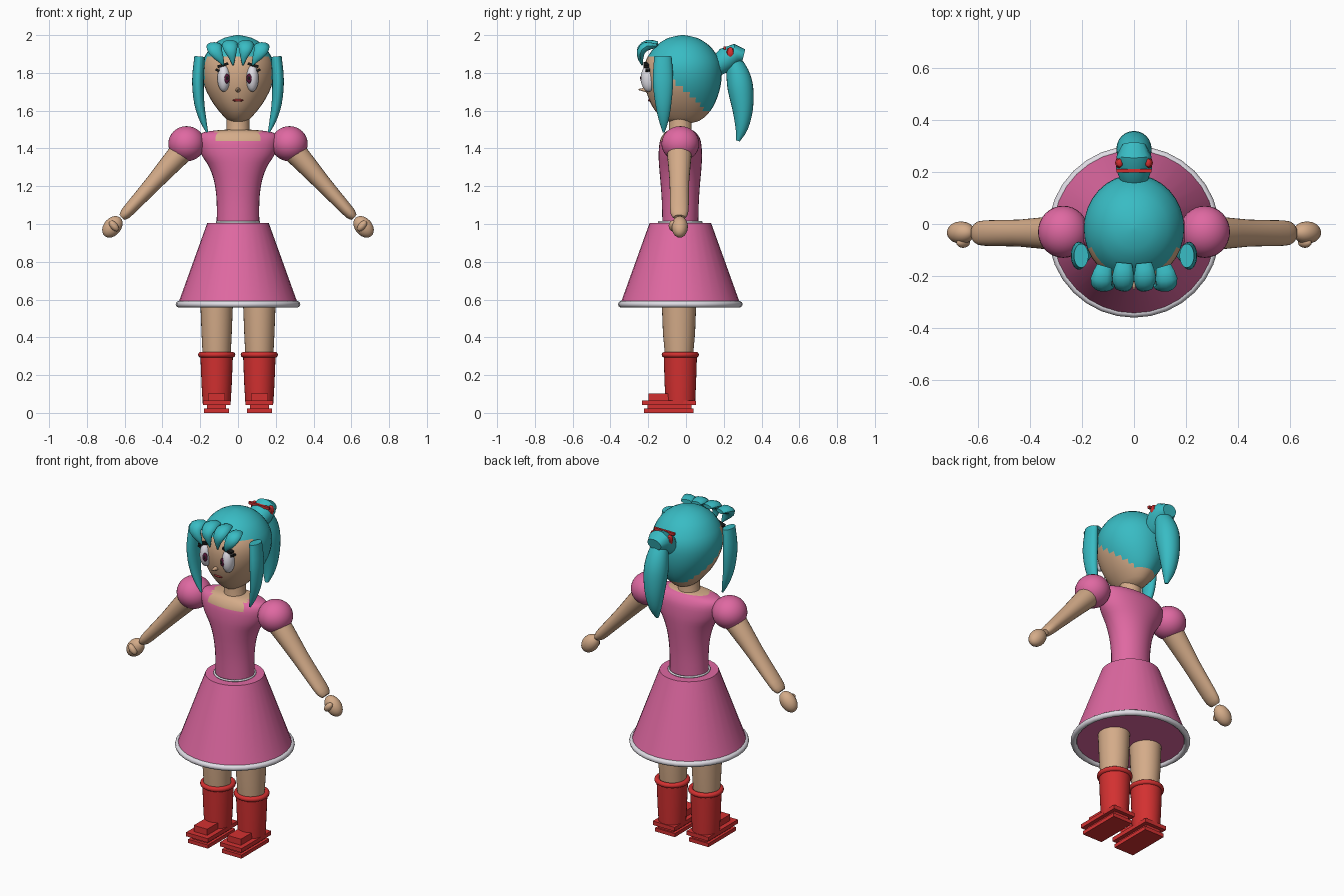
import bpy, bmesh, math
from mathutils import Vector, Matrix

if "Cube" in bpy.data.objects:
    bpy.data.objects.remove(bpy.data.objects["Cube"])


def material(name, rgb):
    m = bpy.data.materials.new(name)
    m.diffuse_color = (*rgb, 1)
    m.use_nodes = True
    m.node_tree.nodes["Principled BSDF"].inputs["Base Color"].default_value = m.diffuse_color
    return m


SKIN = material("skin", (0.66, 0.41, 0.25))
HAIR = material("teal_hair", (0.04, 0.50, 0.55))
PINK = material("pink_cloth", (0.74, 0.14, 0.36))
RED = material("red_leather", (0.65, 0.03, 0.03))
WHITE = material("pale_trim", (0.74, 0.72, 0.78))
BLACK = material("black", (0.01, 0.01, 0.01))
MAROON = material("maroon", (0.09, 0.008, 0.04))
LIP = material("lip", (0.30, 0.03, 0.03))
CY = -0.03  # depth of the body axis


def finish(name, bm, mats, angle=40, rule=None):
    bmesh.ops.recalc_face_normals(bm, faces=bm.faces)
    me = bpy.data.meshes.new(name)
    bm.to_mesh(me)
    bm.free()
    ob = bpy.data.objects.new(name, me)
    bpy.context.collection.objects.link(ob)
    for m in mats:
        me.materials.append(m)
    if rule:
        for p in me.polygons:
            p.material_index = rule(p.center)
    if angle:
        bpy.ops.object.select_all(action='DESELECT')
        ob.select_set(True)
        bpy.context.view_layer.objects.active = ob
        bpy.ops.object.shade_smooth_by_angle(angle=math.radians(angle))
    return ob


def smooth_rows(rows, sub):
    """Catmull-Rom interpolation of control rows."""
    out = []
    for i in range(len(rows) - 1):
        a, b, c, d = (rows[max(0, min(len(rows) - 1, i + k))] for k in (-1, 0, 1, 2))
        for s in range(sub):
            t = s / sub
            out.append([q + 0.5 * t * (r - p + t * (2*p - 5*q + 4*r - s4 + t * (3*(q - r) + s4 - p)))
                        for p, q, r, s4 in zip(a, b, c, d)])
    return out + [list(rows[-1])]


def tube(name, rows, mats, side=(1, 0, 0), segs=32, sub=1, rule=None, angle=40):
    """Loft of elliptic rings; each row is x, y, z, radius along side, radius across."""
    rows = smooth_rows(rows, sub)
    side = Vector(side)
    bm = bmesh.new()
    rings = []
    for i, r in enumerate(rows):
        t = Vector(rows[min(i + 1, len(rows) - 1)][:3]) - Vector(rows[max(i - 1, 0)][:3])
        u = (side - t * (side.dot(t) / t.dot(t))).normalized()
        n = t.normalized().cross(u)
        rings.append([bm.verts.new(Vector(r[:3]) + u * r[3] * math.cos(a) + n * r[4] * math.sin(a))
                      for a in (2 * math.pi * k / segs for k in range(segs))])
    for a, b in zip(rings, rings[1:]):
        for k in range(segs):
            bm.faces.new((a[k], a[(k + 1) % segs], b[(k + 1) % segs], b[k]))
    bm.faces.new(rings[0])
    bm.faces.new(rings[-1])
    return finish(name, bm, mats, angle, rule)


def ellipsoid(name, loc, radii, mat, tilt=0, segs=24):
    bm = bmesh.new()
    m = Matrix.Translation(loc) @ Matrix.Rotation(tilt, 4, 'Y') @ Matrix.Diagonal((*radii, 1))
    bmesh.ops.create_uvsphere(bm, u_segments=segs, v_segments=segs // 2, radius=1, matrix=m)
    return finish(name, bm, [mat])


def box(name, lo, hi, mat, tilt=0):
    lo, hi = Vector(lo), Vector(hi)
    bm = bmesh.new()
    m = Matrix.Translation((lo + hi) / 2) @ Matrix.Rotation(tilt, 4, 'Y') @ Matrix.Diagonal((*(hi - lo), 1))
    bmesh.ops.create_cube(bm, size=1, matrix=m)
    return finish(name, bm, [mat], 0)


def ring(name, x, z, radius, thick, mat):
    bm = bmesh.new()
    n, m = 32, 10
    v = [[bm.verts.new((x + (radius + thick * math.cos(b)) * math.cos(a),
                        CY + (radius + thick * math.cos(b)) * math.sin(a), z + thick * math.sin(b)))
          for b in (2 * math.pi * j / m for j in range(m))] for a in (2 * math.pi * i / n for i in range(n))]
    for i in range(n):
        for j in range(m):
            bm.faces.new((v[i][j], v[(i+1) % n][j], v[(i+1) % n][(j+1) % m], v[i][(j+1) % m]))
    return finish(name, bm, [mat], 60)


def stack(rows, x=0, y=CY):
    """Upright rings from z, radius x, radius y."""
    return [(x, y, z, rx, ry) for z, rx, ry in rows]


# Head, with the hair cap coloured by a sloping hairline
def hairline(c):
    limit = 1.89 if c.y < -0.085 else 1.77 - 0.95 * (c.y + 0.07)
    return int(c.z > limit)


tube("head", stack([(1.53, .012, .02), (1.545, .05, .085), (1.58, .085, .13), (1.62, .118, .16),
                    (1.67, .15, .183), (1.73, .178, .2), (1.80, .193, .207), (1.86, .187, .198),
                    (1.91, .163, .17), (1.95, .13, .134), (1.985, .075, .077), (2.0, .008, .008)],
                   y=-0.017), [SKIN, HAIR], sub=2, rule=hairline, angle=60)
tube("neck", stack([(1.45, .075, .07), (1.50, .06, .06), (1.58, .06, .06)]), [SKIN])


# Dress bodice with an open square neckline in front
def neckline(c):
    return int(c.z > 1.494 or (c.z > 1.43 and c.y < CY and abs(c.x) < 0.11))


tube("bodice", stack([(1.0, .113, .095), (1.12, .113, .098), (1.22, .125, .105), (1.30, .152, .112),
                      (1.37, .195, .115), (1.44, .215, .108), (1.478, .2, .088), (1.494, .13, .068),
                      (1.50, .055, .05)]), [PINK, SKIN], sub=3, rule=neckline, angle=60)
tube("skirt", stack([(0.575, .318, .318), (1.005, .163, .163)]), [PINK])
ring("skirt_hem", 0, 0.575, 0.313, 0.017, WHITE)
ring("waist_trim", 0, 1.01, 0.112, 0.006, WHITE)

for s, tag in ((-1, "left"), (1, "right")):
    # Arms
    ellipsoid(f"{tag}_puff_sleeve", (s * .272, CY, 1.425), (.097, .1, .093), PINK, segs=32)
    tube(f"{tag}_arm", [(s * .26, -.035, 1.42, .066, .066), (s * .32, -.035, 1.36, .064, .06),
                        (s * .44, -.035, 1.225, .052, .045), (s * .54, -.035, 1.115, .05, .036),
                        (s * .595, -.035, 1.055, .046, .03), (s * .615, -.035, 1.035, .03, .018)],
         [SKIN], side=(0, 1, 0), sub=2, segs=24)
    ellipsoid(f"{tag}_hand", (s * .665, -.033, .985), (.046, .043, .064), SKIN, -s * .7)
    ellipsoid(f"{tag}_thumb", (s * .657, -.07, .99), (.02, .022, .034), SKIN, s * .7, 16)

    # Legs and boots
    x = s * 0.113
    tube(f"{tag}_leg", stack([(.30, .074, .074), (.42, .08, .085), (.60, .087, .092)], x, -.037), [SKIN])
    tube(f"{tag}_boot_shaft", stack([(.05, .074, .078), (.15, .08, .083), (.30, .086, .088)], x), [RED])
    ring(f"{tag}_boot_cuff", x, .308, .084, .015, RED)
    box(f"{tag}_sole", (x - .066, -.222, 0), (x + .066, .04, .022), RED)
    box(f"{tag}_welt", (x - .05, -.205, .02), (x + .05, .03, .045), RED)
    box(f"{tag}_shoe_upper", (x - .073, -.232, .042), (x + .073, .052, .066), RED)
    box(f"{tag}_toe_cap", (x - .045, -.198, .06), (x + .045, -.09, .103), RED)

    # Eyes and lashes
    ellipsoid(f"{tag}_eye", (s * .075, -.197, 1.772), (.034, .042, .072), WHITE)
    ellipsoid(f"{tag}_iris", (s * .06, -.231, 1.77), (.016, .01, .026), MAROON, 0, 16)
    ellipsoid(f"{tag}_pupil", (s * .058, -.236, 1.772), (.008, .007, .013), BLACK, 0, 12)
    box(f"{tag}_lash", (s * .08 - .03, -.225, 1.834), (s * .08 + .03, -.195, 1.848), BLACK, s * .3)
    box(f"{tag}_lash_tip", (s * .108 - .012, -.215, 1.808), (s * .108 + .012, -.19, 1.82), BLACK, -s * .4)

    # Long side locks
    tube(f"{tag}_side_lock", [(s * .203, -.122, 1.887, .046, .028), (s * .212, -.122, 1.76, .054, .031),
                              (s * .205, -.12, 1.64, .043, .027), (s * .185, -.118, 1.55, .026, .018),
                              (s * .163, -.118, 1.485, .005, .005)],
         [HAIR], side=(0, 1, 0), sub=3, segs=20)

    # Hair bow gem
    ellipsoid(f"{tag}_bow_gem", (s * .055, .235, 1.905), (.018, .022, .033), RED, 0, 8)

# Nose and mouth
tube("nose", [(0, -.205, 1.71, .014, .014), (0, -.252, 1.712, .003, .003)], [SKIN], segs=16)
ellipsoid("mouth", (0, -.187, 1.655), (.03, .014, .008), LIP, 0, 16)

# Fringe of four tapered tufts
for i, x in enumerate((-.125, -.042, .042, .125)):
    drop = .012 * (abs(x) > .1)
    tube(f"fringe_tuft_{i + 1}", [(x * .9, -.15 - drop, 1.955 - drop, .03, .012),
                                  (x, -.20 - drop, 1.952 - drop, .042, .024),
                                  (x * .95, -.238, 1.925 - drop, .036, .022),
                                  (x * .75, -.24, 1.885 - drop, .02, .014),
                                  (x * .62, -.232, 1.84, .003, .003)], [HAIR], sub=2, segs=12)

# Ponytail with its tied knot
tube("ponytail_knot", [(0, .16, 1.83, .05, .05), (0, .215, 1.872, .07, .065),
                       (0, .265, 1.90, .066, .055), (0, .305, 1.89, .045, .035)], [HAIR], segs=16)
tube("ponytail", [(0, .245, 1.875, .045, .04), (0, .272, 1.80, .062, .06), (0, .288, 1.72, .068, .068),
                  (0, .300, 1.61, .058, .055), (0, .295, 1.51, .038, .034), (0, .275, 1.44, .01, .01)],
     [HAIR], sub=3, segs=24)
box("bow_band", (-.068, .198, 1.925), (.068, .212, 1.94), RED)
